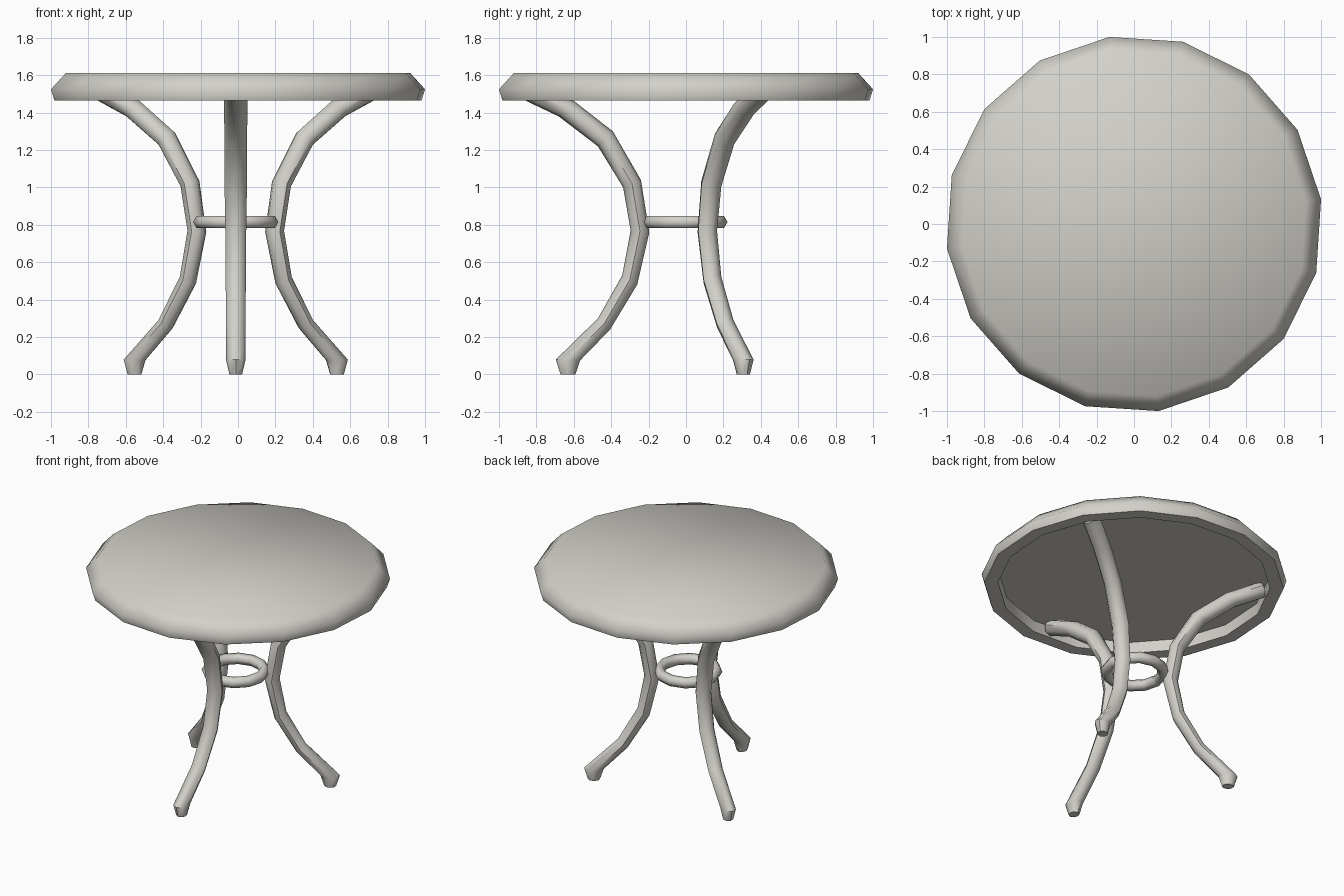
import bpy, bmesh, math
from mathutils import Vector

if "Cube" in bpy.data.objects:
    bpy.data.objects.remove(bpy.data.objects["Cube"])

mat = bpy.data.materials.new("warm grey")
mat.diffuse_color = (0.65, 0.635, 0.59, 1)
mat.use_nodes = True
mat.node_tree.nodes["Principled BSDF"].inputs["Base Color"].default_value = mat.diffuse_color

CX, CY = -0.012, -0.006   # shared centre of legs and ring


def finish(name, bm, angle):
    """Smooth-shade with sharp edges above the angle and link the object."""
    bmesh.ops.recalc_face_normals(bm, faces=bm.faces)
    for f in bm.faces:
        f.smooth = True
    for e in bm.edges:
        e.smooth = e.calc_face_angle(0) < math.radians(angle)
    me = bpy.data.meshes.new(name)
    bm.to_mesh(me)
    bm.free()
    me.materials.append(mat)
    ob = bpy.data.objects.new(name, me)
    bpy.context.collection.objects.link(ob)
    return ob


def loft(name, rings, angle, closed=False):
    """Skin a list of equal-length point rings; cap the ends unless closed."""
    bm = bmesh.new()
    vs = [[bm.verts.new(p) for p in ring] for ring in rings]
    n = len(vs[0])
    pairs = list(zip(vs, vs[1:])) + ([(vs[-1], vs[0])] if closed else [])
    for a, b in pairs:
        for i in range(n):
            j = (i + 1) % n
            bm.faces.new((a[i], a[j], b[j], b[i]))
    if not closed:
        bm.faces.new(vs[0])
        bm.faces.new(vs[-1])
    return finish(name, bm, angle)


def circle(r, z, n, start=0.0, cx=0.0, cy=0.0):
    return [(cx + r * math.cos(start + math.tau * i / n),
             cy + r * math.sin(start + math.tau * i / n), z) for i in range(n)]


# Table top: 16 sides, bevelled rim, recessed underside
profile = [(0.895, 1.545), (0.90, 1.465), (0.99, 1.465),
           (1.0087, 1.525), (0.928, 1.612)]
loft("table_top", [circle(r, z, 16, math.radians(7.5)) for r, z in profile], 60)

# Curved legs: outer (r, z), inner (r, z), half width for each section
sections = [
    (0.665, 0.00, 0.585, 0.00, 0.034),
    (0.690, 0.08, 0.560, 0.075, 0.052),
    (0.465, 0.30, 0.400, 0.24, 0.052),
    (0.335, 0.53, 0.255, 0.48, 0.054),
    (0.290, 0.77, 0.190, 0.76, 0.056),
    (0.330, 1.00, 0.235, 1.04, 0.060),
    (0.465, 1.22, 0.385, 1.30, 0.061),
    (0.675, 1.38, 0.590, 1.46, 0.062),
    (0.875, 1.475, 0.830, 1.575, 0.062),
]
for name, deg in (("front_leg", -90), ("back_right_leg", 30), ("back_left_leg", 150)):
    a = math.radians(deg)
    out = Vector((math.cos(a), math.sin(a), 0))
    side = Vector((-math.sin(a), math.cos(a), 0))
    rings = []
    for ro, zo, ri, zi, w in sections:
        po = out * ro + Vector((CX, CY, zo))
        pi = out * ri + Vector((CX, CY, zi))
        mid, half = (po + pi) / 2, (po - pi) / 2
        rings.append([mid + half * math.cos(t) + side * w * math.sin(t)
                      for t in (math.tau * k / 8 for k in range(8))])
    loft(name, rings, 50)

# Ring brace joining the legs: hexagonal tube
tube = [(0.19 + 0.038 * math.cos(t), 0.815 + 0.038 * math.sin(t))
        for t in (math.tau * k / 6 for k in range(6))]
loft("ring_brace", [circle(r, z, 12, 0, CX, CY) for r, z in tube], 70, closed=True)
